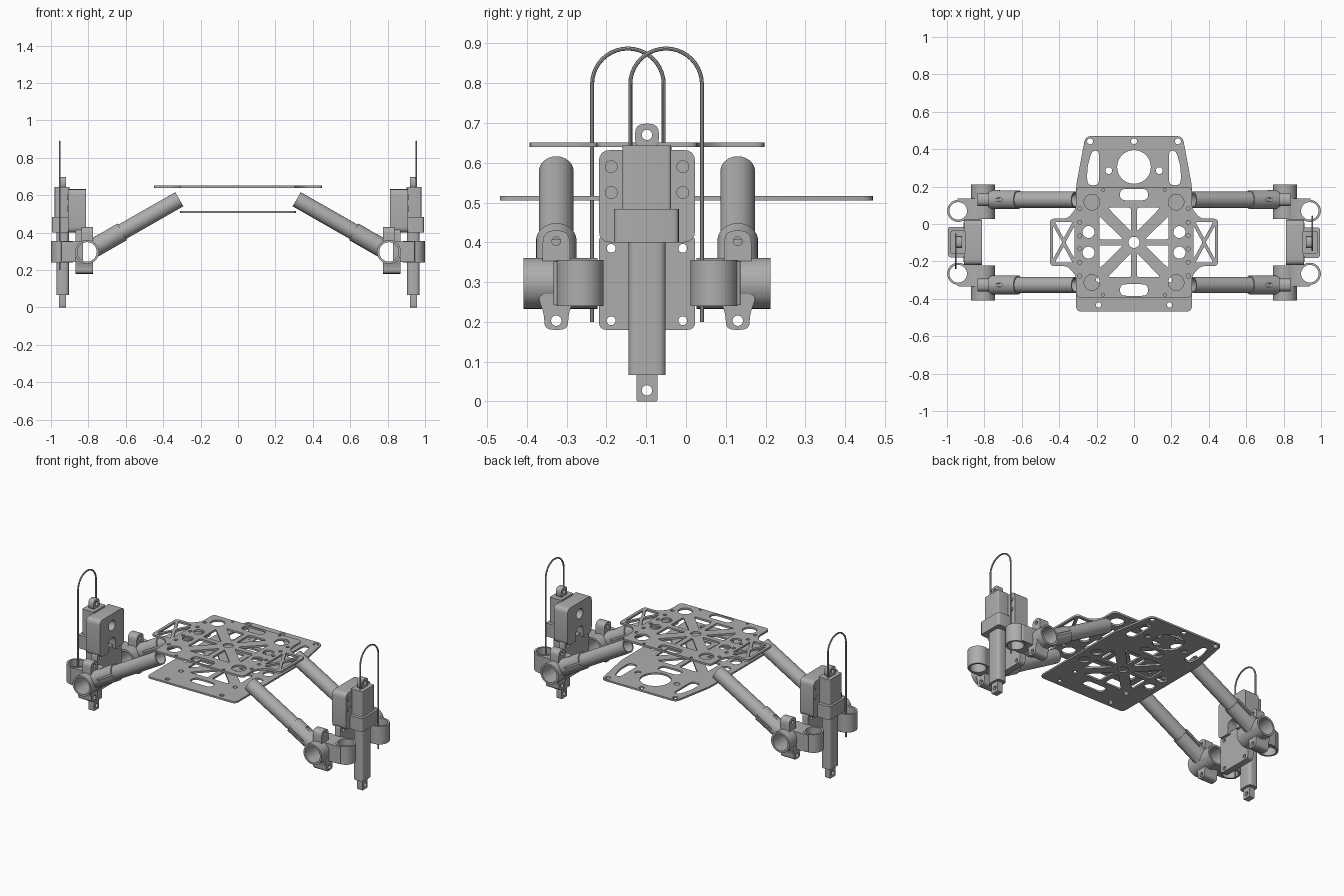
import bpy, bmesh
from math import sin, cos, pi, radians
from mathutils import Matrix, Vector

if "Cube" in bpy.data.objects:
    bpy.data.objects.remove(bpy.data.objects["Cube"])

grey = bpy.data.materials.new("machined_grey")
grey.use_nodes = True
GREY = (0.42, 0.42, 0.42, 1)
grey.diffuse_color = GREY
grey.node_tree.nodes["Principled BSDF"].inputs["Base Color"].default_value = GREY

YC = -0.098                      # middle of the frame in y; parts are built around it
FACE_X = Matrix(((0, 0, 1, 0), (1, 0, 0, 0), (0, 1, 0, 0), (0, 0, 0, 1)))
parts = []


# ---------- helpers ----------
def circle(x, y, r, n=24):
    return [(x + r * cos(2 * pi * i / n), y + r * sin(2 * pi * i / n)) for i in range(n)]


def rounded(pts, r):
    """Round every corner of a polygon."""
    out, pts = [], [Vector(p) for p in pts]
    for i, p in enumerate(pts):
        ends = []
        for q in (pts[i - 1], pts[(i + 1) % len(pts)]):
            ends.append(p + (q - p).normalized() * min(r, (q - p).length * 0.45))
        for k in range(5):
            t = k / 4
            out.append(tuple(ends[0] * (1 - t) ** 2 + p * 2 * t * (1 - t) + ends[1] * t ** 2))
    return out


def rect(x0, x1, y0, y1, r):
    return rounded([(x0, y0), (x1, y0), (x1, y1), (x0, y1)], r)


def to_mesh(name, curve):
    tmp = bpy.data.objects.new(name, curve)
    bpy.context.collection.objects.link(tmp)
    mesh = bpy.data.meshes.new_from_object(tmp.evaluated_get(bpy.context.evaluated_depsgraph_get()))
    bpy.data.objects.remove(tmp)
    bpy.data.curves.remove(curve)
    return mesh


def add(name, mesh):
    mesh.materials.clear()
    mesh.materials.append(grey)
    ob = bpy.data.objects.new(name, mesh)
    bpy.context.collection.objects.link(ob)
    parts.append(ob)
    return ob


def slab(name, loops, lo, hi, matrix=Matrix()):
    """Flat profile with holes, thickened from lo to hi along its normal."""
    cu = bpy.data.curves.new(name, "CURVE")
    cu.dimensions, cu.fill_mode, cu.extrude = "2D", "BOTH", (hi - lo) / 2
    for pts in loops:
        sp = cu.splines.new("POLY")
        sp.points.add(len(pts) - 1)
        for p, c in zip(sp.points, pts):
            p.co = (c[0], c[1], 0, 1)
        sp.use_cyclic_u = True
    mesh = to_mesh(name, cu)
    bm = bmesh.new()
    bm.from_mesh(mesh)
    bmesh.ops.remove_doubles(bm, verts=bm.verts, dist=1e-5)
    bmesh.ops.transform(bm, matrix=matrix @ Matrix.Translation((0, 0, (lo + hi) / 2)), verts=bm.verts)
    bmesh.ops.recalc_face_normals(bm, faces=bm.faces)
    bm.to_mesh(mesh)
    bm.free()
    return add(name, mesh)


def rod(name, a, b, r, bore=0):
    """Cylinder between two points, hollow when bore is given."""
    a, b = Vector(a), Vector(b)
    m = Matrix.Translation(a) @ Vector((0, 0, 1)).rotation_difference(b - a).to_matrix().to_4x4()
    loops = [circle(0, 0, r, 32)] + ([circle(0, 0, bore, 32)] if bore else [])
    return slab(name, loops, 0, (b - a).length, m)


def combine(ob, others, op):
    for o in others:
        mod = ob.modifiers.new("bool", "BOOLEAN")
        mod.operation, mod.object, mod.solver = op, o, "EXACT"
        bpy.context.view_layer.update()
        old = ob.data
        ob.data = bpy.data.meshes.new_from_object(ob.evaluated_get(bpy.context.evaluated_depsgraph_get()))
        ob.modifiers.clear()
        bpy.data.meshes.remove(old)
        parts.remove(o)
        bpy.data.objects.remove(o)


def both(pts):
    return [pts, [(-x, y) for x, y in pts]]


# ---------- deck plates ----------
spokes = [circle(0, 0, 0.03)]
tri = [(0.016, 0.185), (0.14, 0.185), (0.016, 0.058)]
for sx in (1, -1):
    for sy in (1, -1):
        spokes.append(rounded([(x * sx, y * sy) for x, y in tri], 0.012))
        spokes.append(rounded([(y * sx, x * sy) for x, y in tri], 0.012))
slots = [rect(-0.075, 0.075, s * 0.255 - 0.031, s * 0.255 + 0.031, 0.035) for s in (1, -1)]
side_holes = []
for s in (1, -1):
    side_holes += both(circle(0.243, s * 0.055, 0.032))

top_loops = spokes + slots + side_holes
half = [(0.31, -0.295), (0.31, -0.18), (0.355, -0.127), (0.45, -0.127)]
half += [(x, -y) for x, y in reversed(half)]
top_loops.append(rounded(half + [(-x, y) for x, y in reversed(half)], 0.025))
for s in (1, -1):
    top_loops += both(circle(0.225, s * 0.215, 0.042))
    top_loops += both(circle(0.165, s * 0.28, 0.008, 12))
    for y in (0.035, 0.107, 0.18):
        top_loops += both(circle(0.29, s * y, 0.011, 12))
    # crossed bracing of the side wings
    top_loops += both(rounded([(0.329, s * 0.108), (0.423, s * 0.108), (0.376, s * 0.022)], 0.008))
for x in (0.318, 0.432):
    top_loops += both(rounded([(x, -0.088), (x, 0.088), (0.375 + (x - 0.375) * 0.15, 0)], 0.008))
slab("top_deck", top_loops, 0.639, 0.651)

edge = [(0.31, -0.37), (0.31, 0.3), (0.26, 0.568)]
low_loops = spokes + slots + side_holes
low_loops.append(rounded(edge + [(-x, y) for x, y in reversed(edge)], 0.03))
low_loops += [circle(0, 0.403, 0.09, 40), circle(0, 0.54, 0.016)]
for x, y, r in ((0.235, 0.54, 0.016), (0.135, 0.383, 0.018), (0.19, -0.335, 0.014), (0.19, -0.2, 0.014)):
    low_loops += both(circle(x, y, r))
low_loops += both(rounded([(0.187, 0.305), (0.25, 0.305), (0.25, 0.4), (0.225, 0.49), (0.187, 0.49)], 0.03))
slab("bottom_deck", low_loops, 0.505, 0.516)
decks = len(parts)

# ---------- arms and clamp brackets (left side, front and back) ----------
HX, HZ = 0.807, 0.297
arm = Vector((-cos(radians(29.7)), 0, sin(radians(29.7))))
for s, tag in ((-1, "front_"), (1, "back_")):
    y = s * 0.228
    hub = Vector((HX, y, HZ))
    rod(tag + "arm_tube", hub + arm * 0.1, hub + arm * 0.568, 0.0435, 0.036)
    bracket = rod(tag + "bracket", (HX, s * 0.125, HZ), (HX, s * 0.31, HZ), 0.064)
    ear_up = rect(y - 0.034, y + 0.034, 0.3, 0.43, 0.03)
    ear_low = rounded([(y - 0.05, 0.27), (y - 0.03, 0.22), (y - 0.03, 0.18),
                       (y + 0.03, 0.18), (y + 0.03, 0.22), (y + 0.05, 0.27)], 0.025)
    bridge = rect(0.83, 0.945, min(s * 0.115, s * 0.235), max(s * 0.115, s * 0.235), 0.008)
    combine(bracket, [
        rod("sleeve", hub, hub + arm * 0.216, 0.051),
        slab("bridge", [bridge], 0.243, 0.352),
        rod("ring", (0.94, s * 0.168, 0.24), (0.94, s * 0.168, 0.355), 0.059),
        slab("ear_up", [ear_up], 0.775, 0.837, FACE_X),
        slab("ear_low", [ear_low], 0.775, 0.868, FACE_X)], "UNION")
    combine(bracket, [
        rod("hub_bore", (HX, 0, HZ), (HX, s * 0.4, HZ), 0.052),
        rod("ring_bore", (0.94, s * 0.168, 0.1), (0.94, s * 0.168, 0.5), 0.047),
        rod("bolt_up", (0.7, y, 0.403), (0.95, y, 0.403), 0.011),
        rod("bolt_low", (0.7, y, 0.203), (0.95, y, 0.203), 0.013),
        slab("sleeve_slit", [rect(-0.006, 0.006, -0.1, 0.1, 0.002)], 0.1, 0.23,
             Matrix.Translation(hub) @ Vector((0, 0, 1)).rotation_difference(arm).to_matrix().to_4x4())],
        "DIFFERENCE")

# ---------- actuator carrier (left side) ----------
carrier = slab("carrier_block", [rect(-0.121, 0.121, 0.4, 0.632, 0.03)], 0.812, 0.908, FACE_X)
combine(carrier, [rod("pocket", (0.8, 0, 0.56), (0.87, 0, 0.56), 0.032),
                  slab("notch", [rounded([(-0.035, 0.35), (0.035, 0.35), (0.035, 0.48), (-0.035, 0.48)], 0.035)],
                       0.8, 0.87, FACE_X)], "DIFFERENCE")
plate = [rect(-0.121, 0.121, 0.18, 0.42, 0.02)]
for s in (1, -1):
    plate += [circle(s * 0.09, 0.203, 0.011), circle(s * 0.09, 0.385, 0.011)]
    for z in (0.525, 0.59):
        rod("carrier_bolt", (0.905, s * 0.09, z), (0.912, s * 0.09, z), 0.016)
slab("carrier_plate", plate, 0.83, 0.87, FACE_X)

# ---------- linear actuator (left side) ----------
slab("motor_housing", [rect(0.9, 0.98, -0.062, 0.06, 0.008)], 0.48, 0.643)
slab("actuator_collar", [rect(0.895, 0.994, -0.083, 0.08, 0.015)], 0.4, 0.484)
slab("actuator_body", [rect(0.904, 0.971, -0.047, 0.047, 0.022)], 0.066, 0.41)
slab("actuator_top_lug", [rounded([(-0.03, 0.635), (0.03, 0.635), (0.03, 0.698), (-0.03, 0.698)], 0.025),
                          circle(0, 0.67, 0.013)], 0.92, 0.957, FACE_X)
slab("actuator_rod_tip", [rect(-0.026, 0.026, 0, 0.075, 0.004), circle(0, 0.028, 0.013)], 0.92, 0.957, FACE_X)

# ---------- cable loop (left side) ----------
cable = bpy.data.curves.new("cable_loop", "CURVE")
cable.dimensions, cable.bevel_depth, cable.bevel_resolution, cable.use_fill_caps = "3D", 0.005, 2, True
path = [(0.138, 0.2)] + [(0.048 + 0.09 * cos(pi * i / 20), 0.797 + 0.09 * sin(pi * i / 20))
                         for i in range(21)] + [(-0.042, 0.63)]
sp = cable.splines.new("POLY")
sp.points.add(len(path) - 1)
for p, (cy, cz) in zip(sp.points, path):
    p.co = (0.953, cy, cz, 1)
add("cable_loop", to_mesh("cable_loop", cable))

# ---------- smooth shading, then turn the left side round for the right ----------
bpy.context.view_layer.update()
for ob in bpy.context.view_layer.objects:
    ob.select_set(ob in parts)
bpy.context.view_layer.objects.active = parts[0]
bpy.ops.object.shade_smooth_by_angle(angle=radians(35))
for i, ob in enumerate(list(parts)):
    ob.matrix_world = Matrix.Translation((0, YC, 0))
    if i >= decks:
        twin = ob.copy()
        twin.name, ob.name = "right_" + ob.name, "left_" + ob.name
        bpy.context.collection.objects.link(twin)
        twin.matrix_world = Matrix.Translation((0, YC, 0)) @ Matrix.Rotation(pi, 4, "Z")
